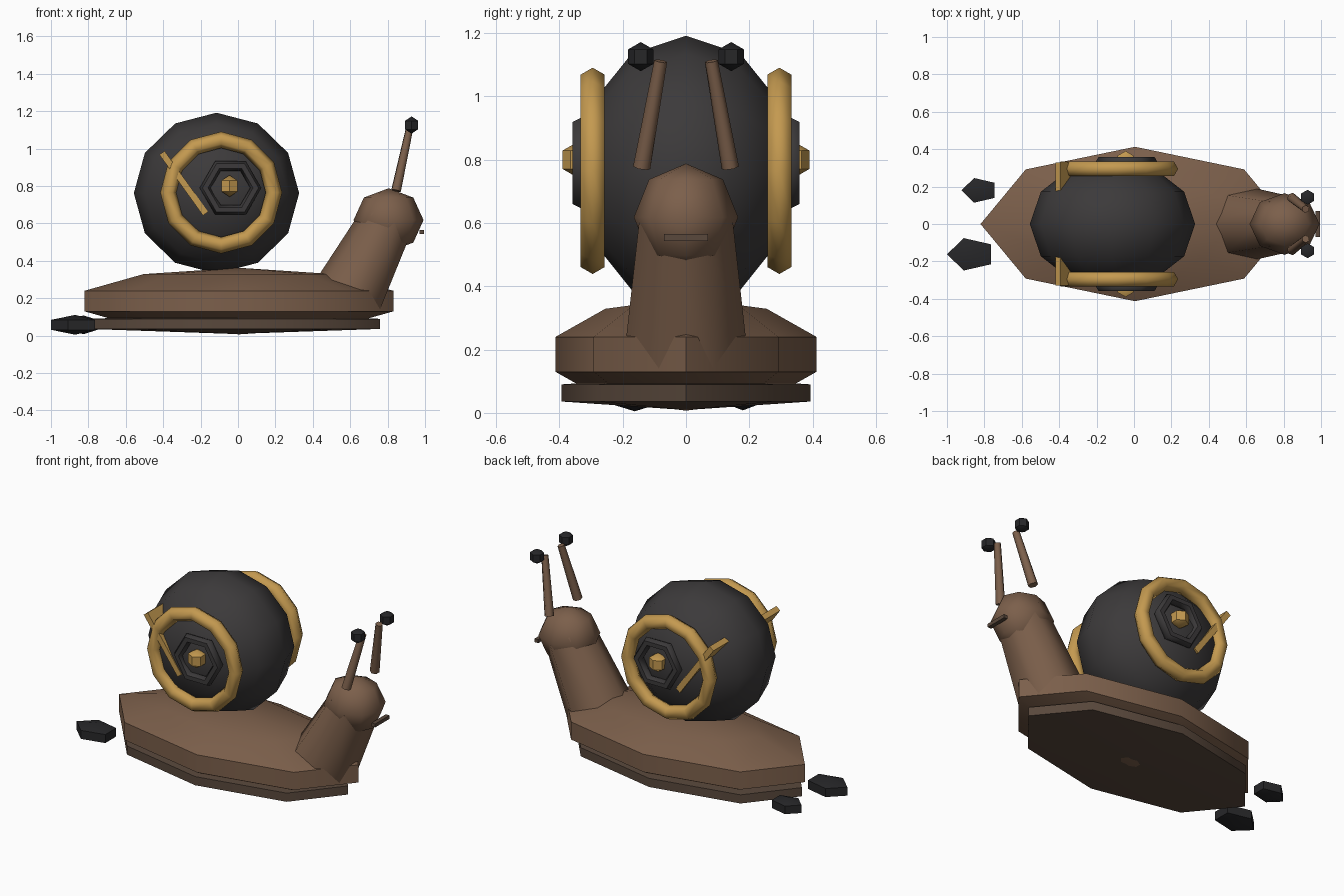
import bpy
from math import pi, sin, cos, radians, atan2
from mathutils import Vector

if "Cube" in bpy.data.objects:
    bpy.data.objects.remove(bpy.data.objects["Cube"])


def material(name, rgb):
    m = bpy.data.materials.new(name)
    m.diffuse_color = (*rgb, 1)
    m.use_nodes = True
    m.node_tree.nodes["Principled BSDF"].inputs["Base Color"].default_value = m.diffuse_color
    return m


BROWN = material("skin", (0.20, 0.115, 0.07))
SOLE = material("sole", (0.10, 0.065, 0.045))
SHELL = material("shell", (0.045, 0.042, 0.043))
GOLD = material("gold", (0.55, 0.32, 0.08))
DARK = material("dark", (0.02, 0.02, 0.022))


def finish(ob, name, mat, angle=50):
    ob.name = name
    ob.data.materials.append(mat)
    bpy.ops.object.select_all(action='DESELECT')
    ob.select_set(True)
    bpy.context.view_layer.objects.active = ob
    bpy.ops.object.shade_smooth_by_angle(angle=radians(angle))
    return ob


def ball(name, mat, loc, radii, segs, bands, phase=0, rot=(0, 0, 0)):
    """Low-poly ellipsoid with its poles on local z."""
    verts, faces = [(0, 0, -radii[2])], []
    for b in range(1, bands):
        lat = -pi / 2 + pi * b / bands
        for s in range(segs):
            a = phase + 2 * pi * s / segs
            verts.append((radii[0] * cos(lat) * cos(a),
                          radii[1] * cos(lat) * sin(a), radii[2] * sin(lat)))
    verts.append((0, 0, radii[2]))
    top = len(verts) - 1
    for s in range(segs):
        t = (s + 1) % segs
        faces.append((0, 1 + t, 1 + s))
        for b in range(bands - 2):
            i = 1 + b * segs
            faces.append((i + s, i + t, i + segs + t, i + segs + s))
        i = top - segs
        faces.append((i + s, i + t, top))
    me = bpy.data.meshes.new(name)
    me.from_pydata(verts, [], faces)
    ob = bpy.data.objects.new(name, me)
    bpy.context.collection.objects.link(ob)
    ob.location, ob.rotation_euler = loc, rot
    return finish(ob, name, mat)


def tube(name, mat, p, q, r1, r2, sides):
    """Tapered prism from p to q."""
    p, q = Vector(p), Vector(q)
    bpy.ops.mesh.primitive_cone_add(vertices=sides, radius1=r1, radius2=r2,
                                    depth=(q - p).length, location=(p + q) / 2)
    ob = bpy.context.object
    ob.rotation_euler = (q - p).to_track_quat('Z', 'Y').to_euler()
    return finish(ob, name, mat, 62)


def ring(name, mat, loc, major, minor, segs, sides):
    """Torus facing the side of the shell."""
    bpy.ops.mesh.primitive_torus_add(location=loc, rotation=(pi / 2, 0, 0),
                                     major_radius=major, minor_radius=minor,
                                     major_segments=segs, minor_segments=sides)
    return finish(bpy.context.object, name, mat, 62)


def box(name, mat, loc, size, tilt=0):
    bpy.ops.mesh.primitive_cube_add(size=1, location=loc, rotation=(0, tilt, 0))
    ob = bpy.context.object
    ob.scale = size
    return finish(ob, name, mat, 30)


# Body and sole
ball("body", BROWN, (0.005, 0, 0.185), (0.868, 0.434, 0.178), 8, 5)
ball("sole", SOLE, (-0.02, 0, 0.063), (0.90, 0.455, 0.054), 8, 3)

# Neck, head and mouth
tube("neck", BROWN, (0.60, 0, 0.22), (0.807, 0, 0.62), 0.198, 0.152, 7)
ball("head", BROWN, (0.805, 0, 0.618), (0.187, 0.165, 0.17), 8, 4)
box("mouth", SOLE, (0.983, 0, 0.555), (0.025, 0.14, 0.022))

# Shell
ball("shell", SHELL, (-0.115, 0, 0.762), (0.442, 0.43, 0.345), 12, 6,
     rot=(pi / 2, 0, 0))

# Mirrored parts
for s, side in ((-1, "right"), (1, "left")):
    ring(f"shell_band_{side}", GOLD, (-0.09, 0.295 * s, 0.765), 0.282, 0.044, 12, 6)
    ring(f"shell_hub_ring_{side}", SHELL, (-0.04, 0.332 * s, 0.79), 0.135, 0.03, 6, 6)
    ball(f"shell_knob_{side}", GOLD, (-0.045, 0.34 * s, 0.80), (0.058,) * 3, 6, 3, pi / 2)
    box(f"shell_bar_{side}", GOLD, (-0.29, 0.243 * s, 0.815), (0.40, 0.172, 0.034),
        atan2(0.335, 0.24))
    tube(f"eye_stalk_{side}", BROWN, (0.845, 0.14 * s, 0.775), (0.918, 0.08 * s, 1.112),
         0.028, 0.021, 6)
    ball(f"eye_{side}", DARK, (0.928, 0.143 * s, 1.126), (0.046,) * 3, 6, 3, pi / 2)

# Dark lumps trailing behind
ball("trail_lump_right", DARK, (-0.87, -0.162, 0.058), (0.15, 0.105, 0.053), 5, 3, pi)
ball("trail_lump_left", DARK, (-0.825, 0.18, 0.058), (0.112, 0.08, 0.05), 5, 3, pi)
